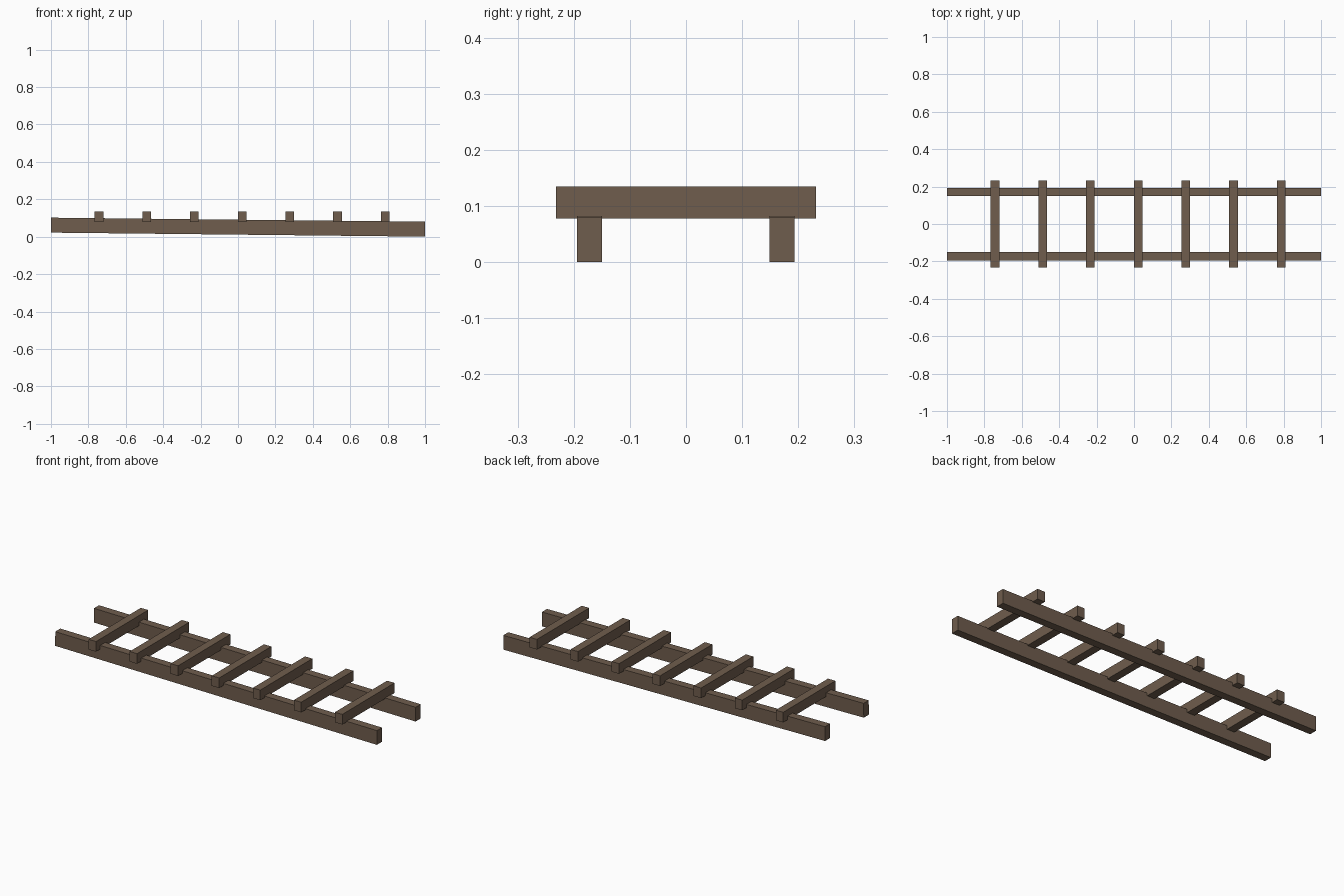
import bpy
import math

if "Cube" in bpy.data.objects:
    bpy.data.objects.remove(bpy.data.objects["Cube"])

wood = bpy.data.materials.new("brown_wood")
wood.diffuse_color = (0.16, 0.11, 0.075, 1)
wood.use_nodes = True
wood.node_tree.nodes["Principled BSDF"].inputs["Base Color"].default_value = wood.diffuse_color


def beam(name, size, location, tilt=0.0):
    bpy.ops.mesh.primitive_cube_add(size=1, location=location)
    obj = bpy.context.object
    obj.name = name
    obj.scale = size
    obj.rotation_euler.y = tilt
    obj.data.materials.append(wood)
    return obj


# Two long side rails, sloping slightly down towards +x
slope = math.atan(0.0215 / 2)
for side, y in (("front", -0.172), ("back", 0.171)):
    beam(f"{side}_rail", (1.999, 0.045, 0.08), (0, y, 0.0511), slope)

# Seven level rungs lying across the rails
for i in range(7):
    beam(f"rung_{i + 1}", (0.046, 0.463, 0.057), (-0.743 + i * 0.255, 0, 0.1065))
